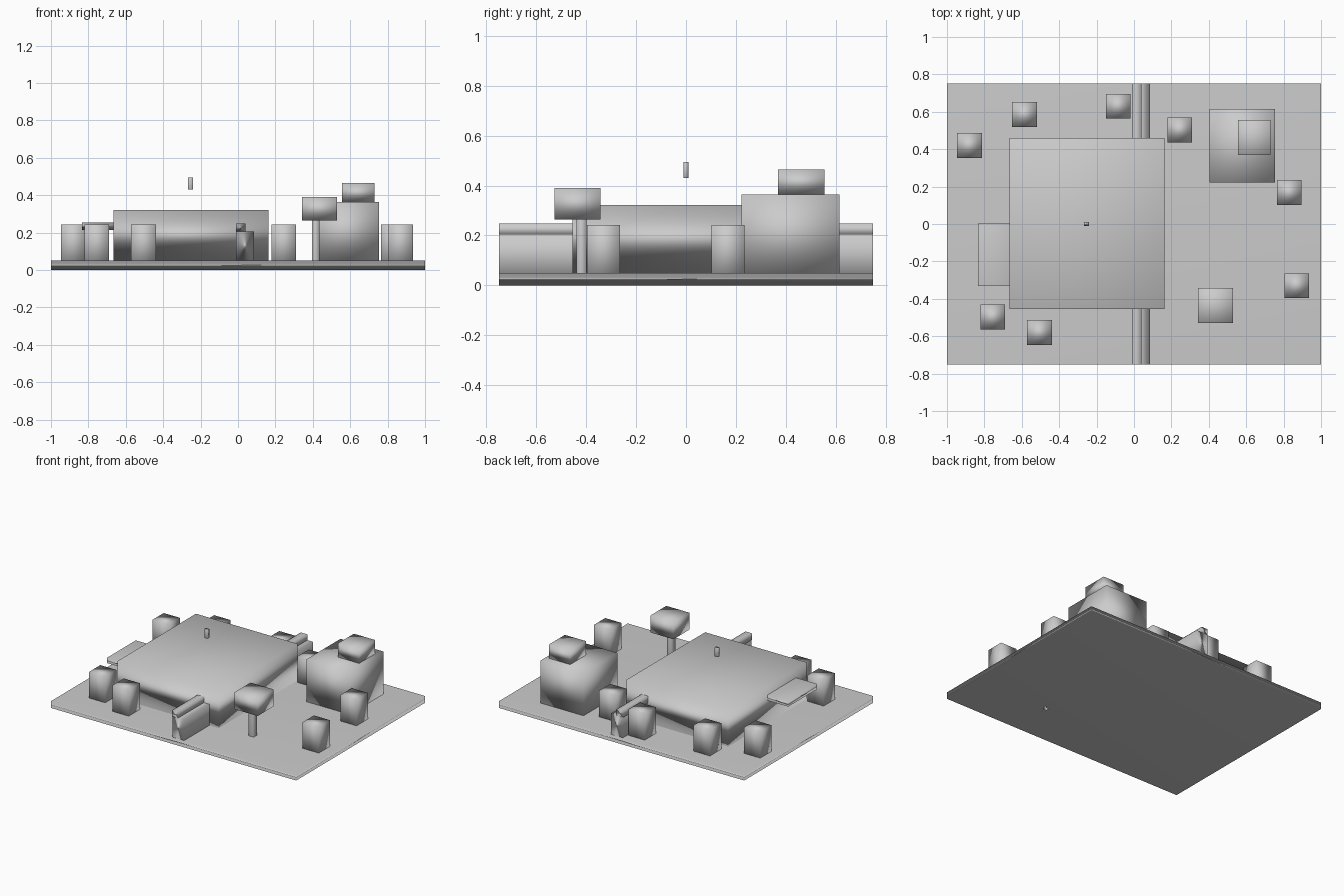
import bpy

if "Cube" in bpy.data.objects:
    bpy.data.objects.remove(bpy.data.objects["Cube"])

# One plain grey for the whole massing model
grey = bpy.data.materials.new("plain_grey")
grey.diffuse_color = (0.6, 0.6, 0.6, 1.0)
grey.use_nodes = True
grey.node_tree.nodes["Principled BSDF"].inputs["Base Color"].default_value = grey.diffuse_color


def box(name, x0, x1, y0, y1, z0, z1):
    """Smooth-shaded box between two corners, normals weighted by face area."""
    verts = [(x, y, z) for z in (z0, z1) for y in (y0, y1) for x in (x0, x1)]
    faces = [(0, 2, 3, 1), (4, 5, 7, 6), (0, 1, 5, 4),
             (2, 6, 7, 3), (0, 4, 6, 2), (1, 3, 7, 5)]
    mesh = bpy.data.meshes.new(name)
    mesh.from_pydata(verts, [], faces)
    mesh.materials.append(grey)
    for p in mesh.polygons:
        p.use_smooth = True
    ob = bpy.data.objects.new(name, mesh)
    bpy.context.collection.objects.link(ob)
    mod = ob.modifiers.new("area_normals", 'WEIGHTED_NORMAL')
    mod.mode = 'FACE_AREA'
    mod.weight = 50
    return ob


# Ground slab
box("base_plate", -1, 1, -0.75, 0.75, 0, 0.05)

# Main hall, its side canopy and the small marker floating above it
box("main_block", -0.665, 0.162, -0.455, 0.46, 0.05, 0.322)
box("side_canopy", -0.835, -0.66, -0.332, 0.002, 0.215, 0.255)
box("floating_marker", -0.268, -0.24, -0.01, 0.01, 0.43, 0.495)

# Long wall with an offset rail on top
box("long_wall", -0.01, 0.086, -0.75, 0.75, 0.05, 0.205)
box("wall_rail", -0.012, 0.04, -0.75, 0.75, 0.2, 0.248)

# Corner tower with roof box
box("tower", 0.405, 0.755, 0.222, 0.615, 0.05, 0.364)
box("tower_roof_box", 0.556, 0.73, 0.368, 0.555, 0.36, 0.465)

# Post with square head
box("post", 0.395, 0.435, -0.439, -0.399, 0.0, 0.27)
box("post_head", 0.342, 0.53, -0.528, -0.342, 0.265, 0.39)

# Small blocks scattered around the edge
centres = [(-0.88, 0.42), (-0.585, 0.585), (-0.085, 0.63), (0.245, 0.503),
           (0.83, 0.168), (0.87, -0.33), (-0.505, -0.58), (-0.755, -0.497)]
h = 0.066
for i, (x, y) in enumerate(centres, 1):
    box(f"small_block_{i}", x - h, x + h, y - h, y + h, 0.05, 0.242)
